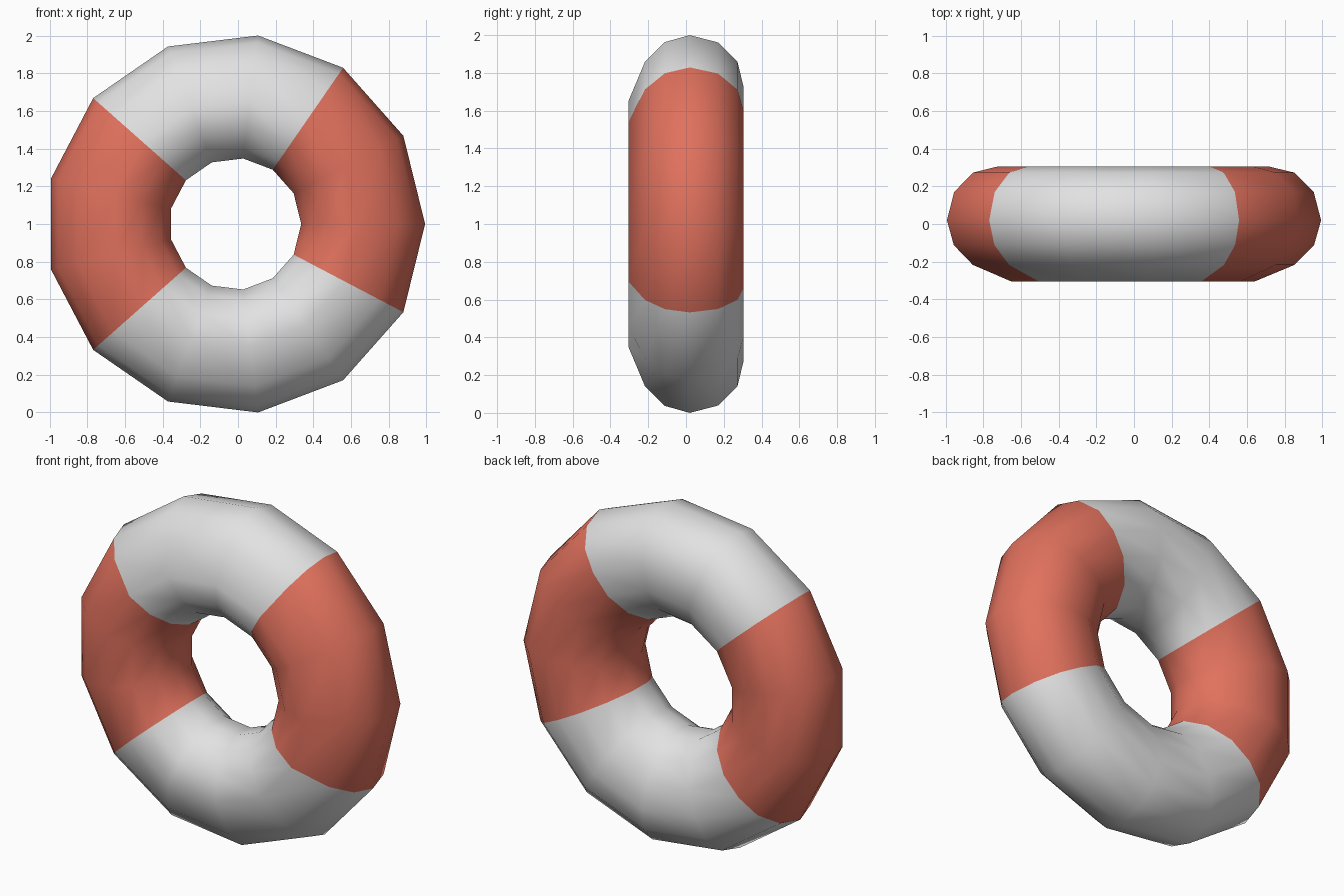
import bpy, bmesh, math

if "Cube" in bpy.data.objects:
    bpy.data.objects.remove(bpy.data.objects["Cube"])

SEGMENTS = 13          # facets around the ring
CENTRE_X, CENTRE_Z = -0.0145, 1.0
# Tube cross-section: (y, distance from ring axis), starting at the outer rim
SECTION = [(0.02, 1.0073), (0.17, 0.968), (0.273, 0.864), (0.305, 0.73),
           (0.287, 0.58), (0.205, 0.445), (0.08, 0.357), (-0.06, 0.35),
           (-0.175, 0.405), (-0.265, 0.51), (-0.305, 0.655),
           (-0.217, 0.866), (-0.112, 0.97)]
RED_FACETS = {12, 0, 1, 5, 6, 7}


def material(name, colour):
    m = bpy.data.materials.new(name)
    m.diffuse_color = (*colour, 1)
    m.use_nodes = True
    m.node_tree.nodes["Principled BSDF"].inputs["Base Color"].default_value = m.diffuse_color
    return m


# Ring: sweep the cross-section around the y axis, colour by facet
bm = bmesh.new()
loops = []
for k in range(SEGMENTS):
    a = 2 * math.pi * k / SEGMENTS
    loops.append([bm.verts.new((CENTRE_X + r * math.cos(a), y, CENTRE_Z + r * math.sin(a)))
                  for y, r in SECTION])

n = len(SECTION)
for k in range(SEGMENTS):
    here, there = loops[k], loops[(k + 1) % SEGMENTS]
    for j in range(n):
        i = (j + 1) % n
        f = bm.faces.new((here[j], here[i], there[i], there[j]))
        f.material_index = 1 if k in RED_FACETS else 0
        f.smooth = True
bmesh.ops.recalc_face_normals(bm, faces=bm.faces[:])

mesh = bpy.data.meshes.new("life_ring")
bm.to_mesh(mesh)
bm.free()
mesh.materials.append(material("white", (0.76, 0.76, 0.76)))
mesh.materials.append(material("coral red", (0.75, 0.165, 0.11)))
ring = bpy.data.objects.new("life_ring", mesh)
bpy.context.collection.objects.link(ring)
